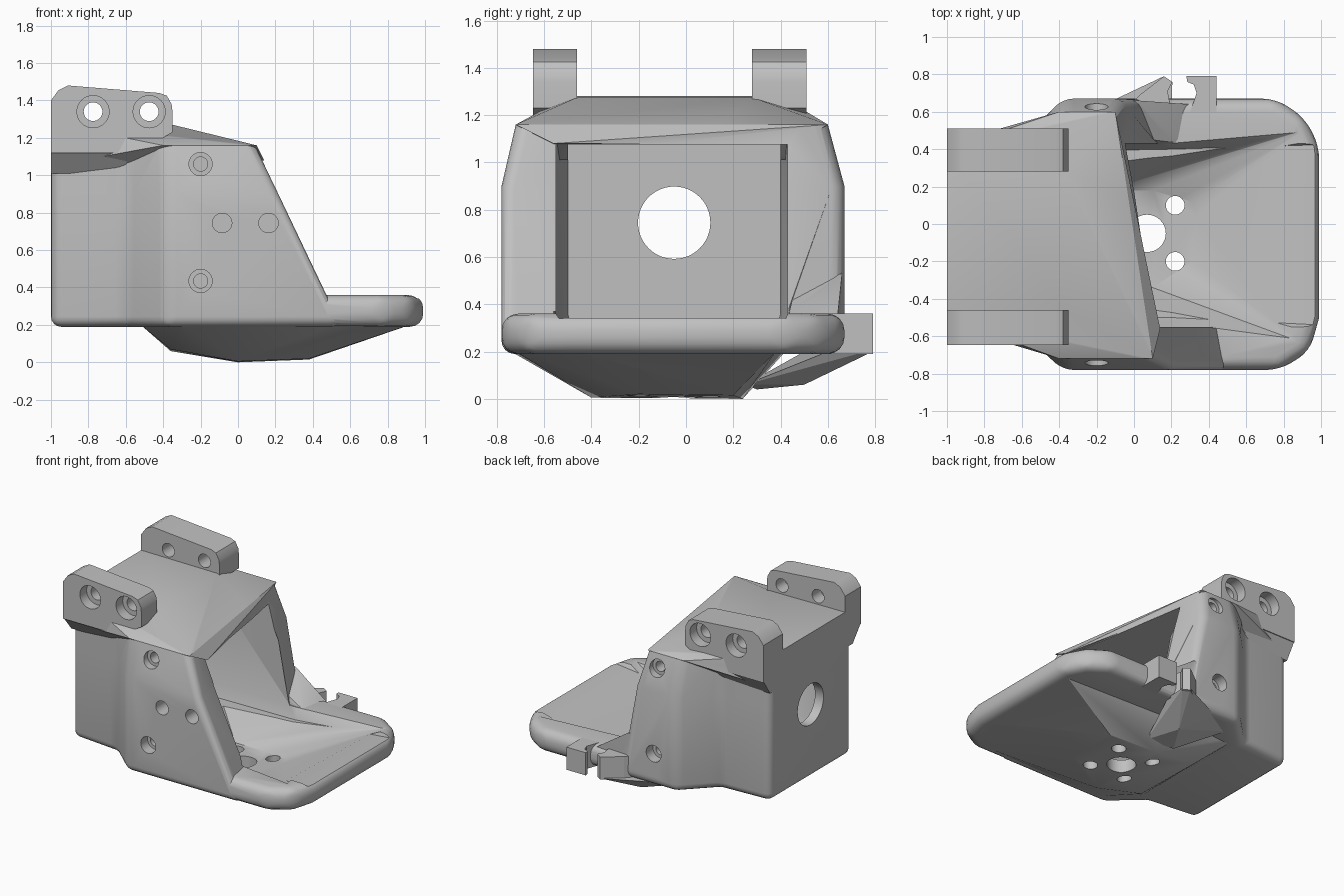
import bpy, bmesh, math
from mathutils import Vector, Matrix

if "Cube" in bpy.data.objects:
    bpy.data.objects.remove(bpy.data.objects["Cube"])

grey = bpy.data.materials.new("plain grey")
grey.use_nodes = True
COLOUR = (0.53, 0.53, 0.53, 1)
grey.diffuse_color = COLOUR
grey.node_tree.nodes["Principled BSDF"].inputs["Base Color"].default_value = COLOUR


def finish(name, bm):
    bmesh.ops.recalc_face_normals(bm, faces=bm.faces)
    mesh = bpy.data.meshes.new(name)
    bm.to_mesh(mesh)
    bm.free()
    mesh.materials.append(grey)
    ob = bpy.data.objects.new(name, mesh)
    bpy.context.collection.objects.link(ob)
    return ob


def hull(name, points):
    bm = bmesh.new()
    for p in points:
        bm.verts.new(p)
    res = bmesh.ops.convex_hull(bm, input=bm.verts)
    junk = [g for g in res["geom_interior"] if isinstance(g, bmesh.types.BMVert)]
    bmesh.ops.delete(bm, geom=junk, context="VERTS")
    bmesh.ops.dissolve_limit(bm, angle_limit=0.01, verts=bm.verts, edges=bm.edges)
    return finish(name, bm)


def loft(name, rings, bevel=0, sharp_top=False):
    """Closed solid through stacked rings with equal point counts."""
    bm = bmesh.new()
    rows = [[bm.verts.new(p) for p in ring] for ring in rings]
    n = len(rows[0])
    for a, b in zip(rows, rows[1:]):
        for i in range(n):
            j = (i + 1) % n
            bm.faces.new((a[i], a[j], b[j], b[i]))
    bm.faces.new(rows[0][::-1])
    bm.faces.new(rows[-1])
    bmesh.ops.recalc_face_normals(bm, faces=bm.faces)
    if bevel:
        top = set(rows[-1]) if sharp_top else set()
        edges = [e for e in bm.edges if e.calc_face_angle(0) > 0.45
                 and not (e.verts[0] in top and e.verts[1] in top)]
        bmesh.ops.bevel(bm, geom=edges, offset=bevel, segments=4, profile=0.5,
                        affect="EDGES", clamp_overlap=True)
    return finish(name, bm)


def prism(name, outline, z0, z1, bevel=0):
    return loft(name, [[(x, y, z) for x, y in outline] for z in (z0, z1)], bevel)


def cylinder(centre, radius, length, axis, sides=32):
    bm = bmesh.new()
    turn = Vector((0, 0, 1)).rotation_difference(Vector(axis)).to_matrix().to_4x4()
    bmesh.ops.create_cone(bm, cap_ends=True, segments=sides, radius1=radius, radius2=radius,
                          depth=length, matrix=Matrix.Translation(centre) @ turn)
    return finish("hole_cutter", bm)


def combine(target, other, mode):
    mod = target.modifiers.new("combine", "BOOLEAN")
    mod.operation, mod.solver, mod.object = mode, "EXACT", other
    bpy.context.view_layer.objects.active = target
    bpy.ops.object.modifier_apply(modifier=mod.name)
    bpy.data.objects.remove(other)


def smooth(ob):
    bpy.ops.object.select_all(action="DESELECT")
    ob.select_set(True)
    bpy.context.view_layer.objects.active = ob
    bpy.ops.object.shade_smooth_by_angle(angle=math.radians(28))


# Housing: narrow back box flaring out to two side walls, the right one with a sloping front
def housing_ring(z, right, left, front_right, front_left):
    return [(x, y, z) for x, y in (
        (-1, -0.54), (-0.6, -0.58), (-0.38, right), (front_right, right),
        (front_left, left), (-0.38, left), (-0.6, 0.45), (-1, 0.43))]


body = loft("housing", [
    housing_ring(0.19, -0.78, 0.67, 0.57, 0.08),
    housing_ring(0.9, -0.78, 0.67, 0.23, -0.05),
    housing_ring(1.16, -0.72, 0.6, 0.1, -0.1)], 0.055, True)

# Roof rising to a raised back
roof = hull("roof", [(-1, -0.54, 1.05), (-1, 0.43, 1.05), (-1, -0.5, 1.28), (-1, 0.4, 1.28),
                     (-0.37, -0.46, 1.275), (-0.37, 0.28, 1.275), (-0.4, -0.72, 1.16),
                     (-0.4, 0.6, 1.16), (0.1, -0.72, 1.16), (-0.1, 0.6, 1.16),
                     (-0.5, -0.58, 1.05), (-0.5, 0.44, 1.05), (0.14, -0.56, 1.08), (-0.08, 0.46, 1.08)])
combine(body, roof, "UNION")

# Base plate with rounded rim
plate = prism("plate", [(-0.5, -0.6), (-0.3, -0.78), (0.78, -0.78), (0.94, -0.68), (0.99, -0.5),
                        (0.99, 0.42), (0.91, 0.57), (0.76, 0.67), (-0.3, 0.67), (-0.5, 0.48)],
              0.19, 0.36, 0.07)
combine(body, plate, "UNION")

# Faceted belly under the plate, steep on the left side
belly = hull("belly", [(-0.52, -0.55, 0.2), (-0.52, 0.4, 0.2), (-0.3, -0.74, 0.2),
                       (0.7, -0.72, 0.2), (0.92, -0.45, 0.2), (0.92, 0.38, 0.2),
                       (-0.3, 0.42, 0.2), (0.35, 0.37, 0.2), (-0.36, -0.35, 0.07), (-0.36, 0.2, 0.06),
                       (0, -0.4, 0.005), (0, 0.24, 0), (0.38, -0.2, 0.02), (0.38, 0.2, 0.015),
                       (0.2, -0.55, 0.1)])
combine(body, belly, "UNION")

# Gusset where the left wall meets the plate
gusset = hull("gusset", [(-0.1, 0.66, 0.54), (0.02, 0.66, 0.53), (0.02, 0.46, 0.46), (-0.1, 0.46, 0.46),
                         (0.3, 0.64, 0.34), (0.26, 0.43, 0.34), (-0.1, 0.66, 0.3), (-0.1, 0.43, 0.3)])
combine(body, gusset, "UNION")

# Hollow interior, open towards the plate
cavity = hull("cavity", [(x, y, z) for x, y in ((-0.93, -0.5), (-0.93, 0.4), (-0.5, -0.55), (-0.5, 0.43),
                                               (1.2, -0.55), (1.2, 0.43))
                         for z in (0.36, 1.075)] +
              [(-0.93, -0.48, 0.28), (-0.93, 0.38, 0.28), (0.2, -0.5, 0.28), (0.2, 0.4, 0.28)])
combine(body, cavity, "DIFFERENCE")

# Sunken dish in the plate
dish = hull("dish", [(-0.42, -0.45, 0.37), (0.42, -0.56, 0.37), (0.86, -0.62, 0.37),
                     (0.9, 0.5, 0.37), (0.2, 0.44, 0.37), (-0.42, 0.36, 0.37),
                     (-0.15, -0.3, 0.1), (-0.15, 0.18, 0.1), (0.1, 0.18, 0.1), (0.1, -0.34, 0.1),
                     (0.31, -0.2, 0.12), (0.33, 0.05, 0.12), (0.31, 0.12, 0.12)])
combine(body, dish, "DIFFERENCE")

# Floor holes: one large, four around it
combine(body, cylinder((0.07, -0.05, 0.05), 0.1, 0.4, (0, 0, 1)), "DIFFERENCE")
for x in (-0.08, 0.22):
    for y in (-0.2, 0.1):
        combine(body, cylinder((x, y, 0.05), 0.05, 0.4, (0, 0, 1)), "DIFFERENCE")

# Round opening in the back wall
combine(body, cylinder((-1, -0.05, 0.745), 0.153, 0.4, (1, 0, 0), 48), "DIFFERENCE")

# Blind side wall holes, the outer ones counterbored and on both sides
for y, inward in ((-0.78, 1), (0.67, -1)):
    for z in (1.06, 0.435):
        combine(body, cylinder((-0.2, y, z), 0.038, 0.34, (0, 1, 0)), "DIFFERENCE")
        combine(body, cylinder((-0.2, y, z), 0.062, 0.16, (0, 1, 0)), "DIFFERENCE")
for x in (-0.085, 0.163):
    combine(body, cylinder((x, -0.78, 0.745), 0.052, 0.36, (0, 1, 0)), "DIFFERENCE")
smooth(body)

# Mounting lugs above the back box, each with two bolt holes
LUG = [(-1, 1.12), (-1, 1.4), (-0.96, 1.455), (-0.91, 1.48), (-0.42, 1.44), (-0.38, 1.425),
       (-0.355, 1.38), (-0.35, 1.34), (-0.35, 1.23), (-0.54, 1.12)]


def lug(name, inner, outer, foot):
    ob = loft(name, [[(x, y, z) for x, z in LUG] for y in (inner, outer)])
    # Foot sloping down to the box side, trimmed clear of the hollow
    wedge = hull("wedge", [(-1, inner, 1.16), (-1, outer, 1.13), (-0.54, outer, 1.13),
                           (-0.4, inner, 1.16), (-1, foot, 1.01), (-0.64, foot, 1.01),
                           (-1, inner, 1.01), (-0.64, inner, 1.01)])
    combine(ob, wedge, "UNION")
    trim = hull("trim", [(x, y, z) for x in (-0.93, 0) for y in (-0.5, 0.4) for z in (0.9, 1.075)])
    combine(ob, trim, "DIFFERENCE")
    for x in (-0.775, -0.475):
        combine(ob, cylinder((x, (inner + outer) / 2, 1.34), 0.05, 0.5, (0, 1, 0)), "DIFFERENCE")
        combine(ob, cylinder((x, outer, 1.34), 0.086, 0.16, (0, 1, 0)), "DIFFERENCE")
    smooth(ob)


lug("right_lug", -0.46, -0.647, -0.55)
lug("left_lug", 0.28, 0.51, 0.43)

# Hooked clip on the left edge of the plate
prism("clip_hook", [(0.28, 0.79), (0.44, 0.79), (0.44, 0.6), (0.3, 0.6), (0.335, 0.7),
                    (0.32, 0.745), (0.285, 0.76)], 0.19, 0.36)
prism("clip_prong", [(-0.05, 0.6), (0.03, 0.69), (0.16, 0.79), (0.205, 0.76), (0.18, 0.71),
                     (0.2, 0.6)], 0.19, 0.36)

# Brace running from the prong down to the belly
hull("prong_brace", [(0.16, 0.79, 0.2), (0.205, 0.76, 0.2), (0.2, 0.6, 0.2), (0.02, 0.5, 0.06),
                     (-0.1, 0.3, 0.04), (-0.4, 0.5, 0.2), (-0.2, 0.62, 0.2), (0.1, 0.25, 0.06)])
